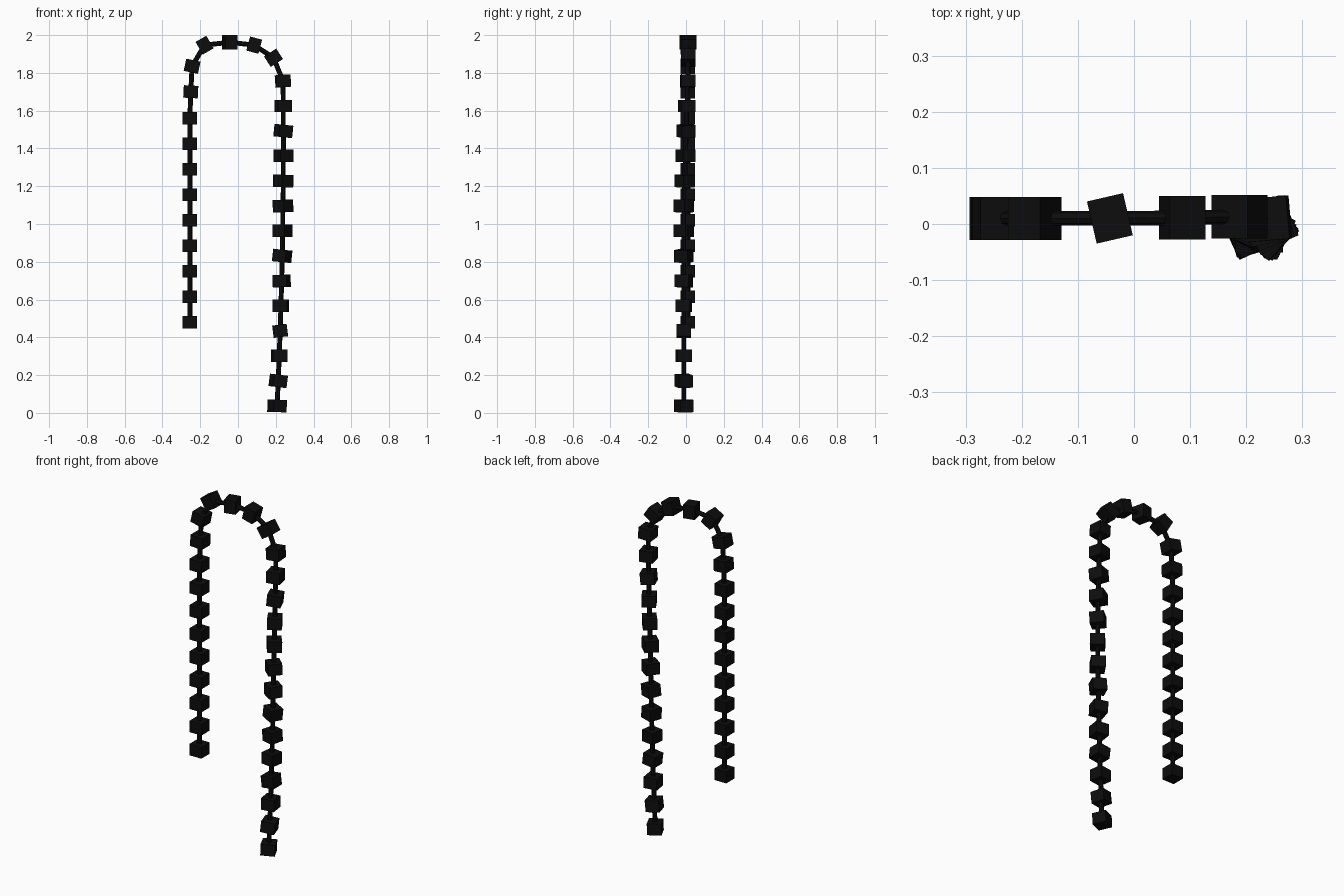
import bpy
from math import radians
from mathutils import Matrix, Vector

cube = bpy.data.objects.get("Cube")
if cube:
    bpy.data.objects.remove(cube)

black = bpy.data.materials.new("matte_black")
black.use_nodes = True
colour = (0.004, 0.004, 0.004, 1)
black.diffuse_color = colour
black.node_tree.nodes["Principled BSDF"].inputs["Base Color"].default_value = colour

WIDTH, HEIGHT, ROD = 0.077, 0.066, 0.013


def finish(name):
    obj = bpy.context.object
    obj.name = name
    obj.data.materials.append(black)
    return obj


def add_block(name, centre, lean=0, twist=0, spin=0):
    bpy.ops.mesh.primitive_cube_add(size=1)
    block = finish(name)
    turn = (Matrix.Rotation(radians(spin), 4, "Z")
            @ Matrix.Rotation(radians(lean), 4, "Y")
            @ Matrix.Rotation(radians(twist), 4, "Z"))
    block.matrix_world = (Matrix.Translation(centre) @ turn
                          @ Matrix.Diagonal((WIDTH, WIDTH, HEIGHT, 1)))


def add_link(name, start, end):
    span = end - start
    bpy.ops.mesh.primitive_cylinder_add(
        vertices=8, radius=ROD, depth=span.length, location=(start + end) / 2,
        rotation=span.to_track_quat("Z", "Y").to_euler())
    finish(name)
    bpy.ops.object.shade_smooth_by_angle()


# Short straight strand: centre, lean, twist, spin
chain = [(Vector((-0.255, 0.01, 0.48 + 0.135 * i)), 0, 0, 0) for i in range(9)]

# Bend over the top
chain += [
    (Vector((-0.25, 0.01, 1.70)), 3, 0, 0),
    (Vector((-0.243, 0.01, 1.835)), 12, 0, 0),
    (Vector((-0.177, 0.01, 1.947)), 60, 0, 0),
    (Vector((-0.043, 0.01, 1.962)), 90, 0, 13),
    (Vector((0.086, 0.011, 1.947)), 105, 0, 0),
    (Vector((0.188, 0.013, 1.88)), 147, 0, 0),
]

# Long strand, slowly twisting on its way down
tilts = [-4, 0, 6, 0, 2, -2, 0, 6, -2, 0, -7, 0, 7, 2]
for i, tilt in enumerate(tilts):
    z = 1.757 - 0.1323 * i
    x = 0.24 - 0.0003 * (i - 2.5) ** 2
    y = max(-0.012, 0.009 - 0.004 * i)
    chain.append((Vector((x, y, z)), tilt, 5 + 8.5 * i, 0))

for i, (centre, lean, twist, spin) in enumerate(chain):
    add_block(f"block_{i + 1}", centre, lean, twist, spin)
    if i:
        add_link(f"link_{i}", chain[i - 1][0], centre)
